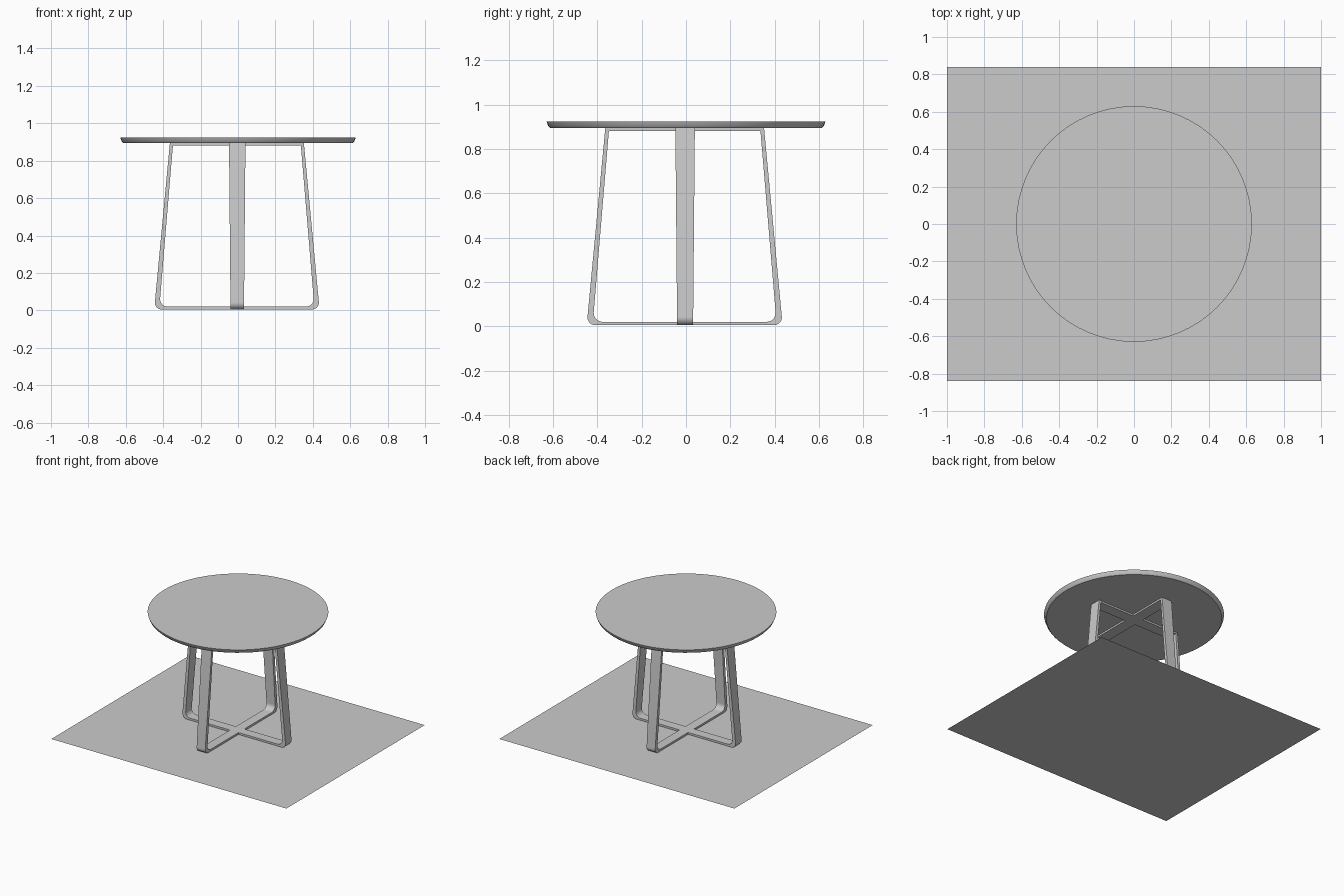
import bpy, bmesh, math
from mathutils import Vector

if "Cube" in bpy.data.objects:
    bpy.data.objects.remove(bpy.data.objects["Cube"])


def add_object(name, bm):
    bmesh.ops.recalc_face_normals(bm, faces=bm.faces)
    mesh = bpy.data.meshes.new(name)
    bm.to_mesh(mesh)
    bm.free()
    ob = bpy.data.objects.new(name, mesh)
    bpy.context.collection.objects.link(ob)
    bpy.ops.object.select_all(action='DESELECT')
    bpy.context.view_layer.objects.active = ob
    ob.select_set(True)
    bpy.ops.object.shade_smooth_by_angle(angle=math.radians(25))
    return ob


def fillet(prev, corner, nxt, radius, steps=8):
    """Rounded corner as a list of points on an arc."""
    a = (prev - corner).normalized()
    b = (nxt - corner).normalized()
    half = a.angle(b) / 2
    centre = corner + (a + b).normalized() * radius / math.sin(half)
    start = corner + a * radius / math.tan(half) - centre
    end = corner + b * radius / math.tan(half) - centre
    total = start.angle(end)
    return [centre + (start * math.sin((1 - i / steps) * total)
                      + end * math.sin(i / steps * total)) / math.sin(total)
            for i in range(steps + 1)]


def trapezoid(bottom, top, z0, z1, radius):
    """Loop with rounded lower corners and sharp upper corners."""
    p = [Vector(c) for c in ((-top, z1), (-bottom, z0), (bottom, z0), (top, z1))]
    return [p[0]] + fillet(p[0], p[1], p[2], radius) + fillet(p[1], p[2], p[3], radius) + [p[3]]


def leg_frame(name, along_y):
    outer = trapezoid(0.442, 0.358, 0.005, 0.897, 0.035)
    inner = trapezoid(0.414, 0.342, 0.02, 0.882, 0.04)
    bm = bmesh.new()

    def ring(points, side):
        out = []
        for u, z in points:
            w = side * (0.036 + 0.008 * z / 0.9) - 0.004
            u -= 0.006
            out.append(bm.verts.new((w, u, z) if along_y else (u, w, z)))
        return out

    rings = [ring(outer, -1), ring(outer, 1), ring(inner, 1), ring(inner, -1)]
    n = len(outer)
    for r in range(4):
        a, b = rings[r], rings[(r + 1) % 4]
        for i in range(n):
            j = (i + 1) % n
            bm.faces.new((a[i], a[j], b[j], b[i]))
    return add_object(name, bm)


# Round table top with an undercut rim
bm = bmesh.new()
rings = []
for r, z in ((0.613, 0.895), (0.622, 0.904), (0.63, 0.925)):
    rings.append([bm.verts.new((r * math.cos(math.tau * i / 64),
                                r * math.sin(math.tau * i / 64), z)) for i in range(64)])
for a, b in zip(rings, rings[1:]):
    for i in range(64):
        j = (i + 1) % 64
        bm.faces.new((a[i], a[j], b[j], b[i]))
bm.faces.new(rings[0])
bm.faces.new(rings[-1])
add_object("table_top", bm)

# Two crossing leg frames
leg_frame("leg_frame_side_to_side", False)
leg_frame("leg_frame_front_to_back", True)

# Flat floor sheet
bm = bmesh.new()
bm.faces.new([bm.verts.new((x, y, 0)) for x, y in
              ((-1, -0.84), (1, -0.84), (1, 0.84), (-1, 0.84))])
add_object("floor_sheet", bm)
